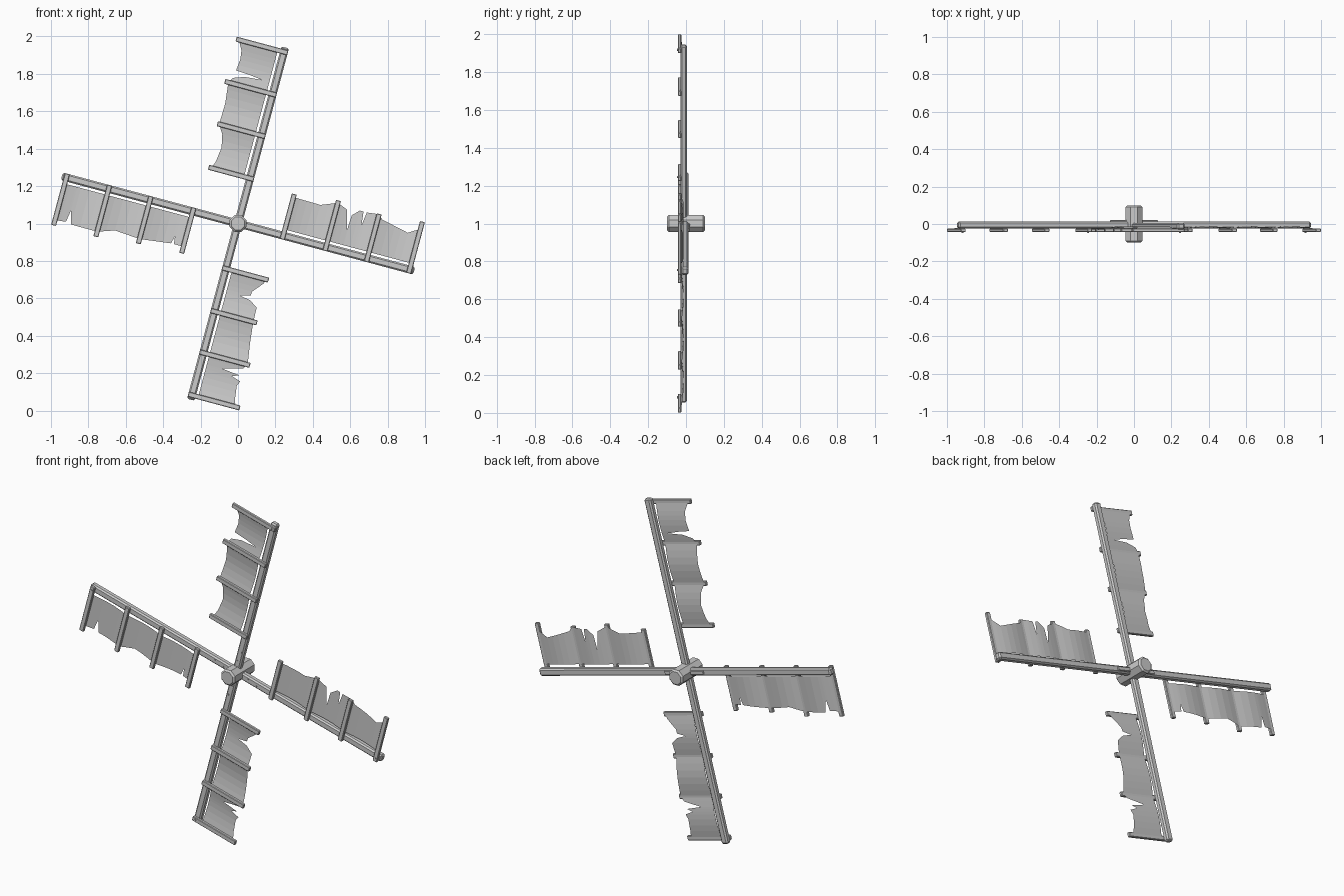
import bpy, bmesh, math
from mathutils import Matrix, Vector

if "Cube" in bpy.data.objects:
    bpy.data.objects.remove(bpy.data.objects["Cube"])

HUB = Vector((0, 0, 1))


def frame(angle):
    # local x runs outward along the arm, local z toward the sail side
    return Matrix.Translation(HUB) @ Matrix.Rotation(-math.radians(angle), 4, 'Y')


def make_object(name, bm, matrix):
    mesh = bpy.data.meshes.new(name)
    bm.to_mesh(mesh)
    bm.free()
    ob = bpy.data.objects.new(name, mesh)
    ob.matrix_world = matrix
    bpy.context.collection.objects.link(ob)
    return ob


def box(name, matrix, lo, hi, chamfer=0.0):
    lo, hi = Vector(lo), Vector(hi)
    bm = bmesh.new()
    bmesh.ops.create_cube(bm, size=1)
    bmesh.ops.scale(bm, verts=bm.verts, vec=hi - lo)
    bmesh.ops.translate(bm, verts=bm.verts, vec=(lo + hi) / 2)
    if chamfer:
        bmesh.ops.bevel(bm, geom=bm.edges[:], offset=chamfer, segments=1, affect='EDGES')
    return make_object(name, bm, matrix)


def cylinder(name, matrix, u, v, y0, y1, radius, sides, chamfer=0.0):
    bm = bmesh.new()
    bmesh.ops.create_cone(bm, cap_ends=True, segments=sides, radius1=radius,
                          radius2=radius, depth=y1 - y0)
    bmesh.ops.rotate(bm, verts=bm.verts, matrix=Matrix.Rotation(math.pi / sides, 3, 'Z'))
    bmesh.ops.rotate(bm, verts=bm.verts, matrix=Matrix.Rotation(math.pi / 2, 3, 'X'))
    bmesh.ops.translate(bm, verts=bm.verts, vec=(u, (y0 + y1) / 2, v))
    if chamfer:
        rim = [e for e in bm.edges if abs(e.verts[0].co.y - e.verts[1].co.y) < 1e-5]
        bmesh.ops.bevel(bm, geom=rim, offset=chamfer, segments=1, affect='EDGES')
    return make_object(name, bm, matrix)


BARS = (0.25, 0.487, 0.716, 0.95)


def billow(u):
    # cloth is tight at each bar and bellies backward between bars
    for a, b in zip(BARS, BARS[1:]):
        if a <= u <= b:
            return -0.026 + 0.013 * math.sin(math.pi * (u - a) / (b - a))
    return -0.026


def sail(name, matrix, edge):
    # insert extra columns so the billow reads between the torn edge points
    pts = [edge[0]]
    for (u0, v0), (u1, v1) in zip(edge, edge[1:]):
        n = max(1, math.ceil((u1 - u0) / 0.05))
        pts += [(u0 + (u1 - u0) * i / n, v0 + (v1 - v0) * i / n) for i in range(1, n + 1)]
    bm = bmesh.new()
    rows = [[bm.verts.new((u, billow(u), v)) for v in (0.034, vo)] for u, vo in pts]
    for a, b in zip(rows, rows[1:]):
        bm.faces.new((a[0], b[0], b[1], a[1]))
    return make_object(name, bm, matrix)


# each arm: angle, bar lengths, torn outer edge of the cloth as (along, across)
ARMS = {
    "upper": (75, (0.23, 0.245, 0.265, 0.265), [
        (0.25, 0.215), (0.29, 0.2), (0.37, 0.19), (0.44, 0.205), (0.487, 0.235), (0.6, 0.232),
        (0.716, 0.245), (0.745, 0.228), (0.766, 0.17), (0.775, 0.075), (0.784, 0.15),
        (0.788, 0.222), (0.85, 0.215), (0.9, 0.222), (0.95, 0.25)]),
    "right": (-15, (0.23, 0.258, 0.245, 0.265), [
        (0.25, 0.213), (0.4, 0.21), (0.487, 0.245), (0.545, 0.222), (0.572, 0.115),
        (0.576, 0.2), (0.612, 0.236), (0.632, 0.235), (0.64, 0.16), (0.65, 0.235),
        (0.716, 0.243), (0.74, 0.22), (0.89, 0.187), (0.95, 0.226)]),
    "left": (165, (0.232, 0.242, 0.265, 0.265), [
        (0.25, 0.195), (0.303, 0.195), (0.308, 0.15), (0.318, 0.195), (0.487, 0.216),
        (0.626, 0.206), (0.716, 0.237), (0.861, 0.236), (0.881, 0.164), (0.891, 0.229),
        (0.95, 0.235)]),
    "lower": (255, (0.236, 0.236, 0.258, 0.265), [
        (0.25, 0.225), (0.275, 0.215), (0.332, 0.167), (0.355, 0.165), (0.369, 0.11),
        (0.38, 0.17), (0.409, 0.213), (0.487, 0.215), (0.604, 0.228), (0.716, 0.245),
        (0.742, 0.227), (0.771, 0.118), (0.782, 0.215), (0.797, 0.18), (0.812, 0.23),
        (0.84, 0.218), (0.908, 0.227), (0.95, 0.24)]),
}

# two crossing beams
box("upright_beam", frame(75), (-0.975, -0.03, -0.021), (0.975, 0.005, 0.021), 0.008)
box("cross_beam", frame(-15), (-0.975, -0.023, -0.021), (0.975, 0.014, 0.021), 0.008)
# strap at the back of the crossing
box("back_strap", frame(-15), (-0.13, 0.01, -0.012), (0.13, 0.021, 0.012), 0.003)

# octagonal hub
cylinder("hub", Matrix.Translation(HUB), 0, 0, -0.1, 0.1, 0.048, 8, 0.009)

for side, (angle, reach, edge) in ARMS.items():
    m = frame(angle)
    face = -0.03 if side in ("upper", "lower") else -0.023
    # bars across the arm
    for i, (u, length) in enumerate(zip(BARS, reach)):
        box(f"{side}_bar_{i + 1}", m, (u - 0.0135, -0.043, -0.021),
            (u + 0.0135, -0.025, length), 0.003)
    # torn cloth
    sail(f"{side}_sail", m, edge)
    # nails near the hub and at the tip
    for i, (u, v) in enumerate(((0.08, 0.006), (0.14, -0.006))):
        cylinder(f"{side}_nail_{i + 1}", m, u, v, face - 0.003, face + 0.005, 0.005, 6)
    cylinder(f"{side}_tip_nail", m, 0.95, 0, -0.047, -0.035, 0.006, 6)
